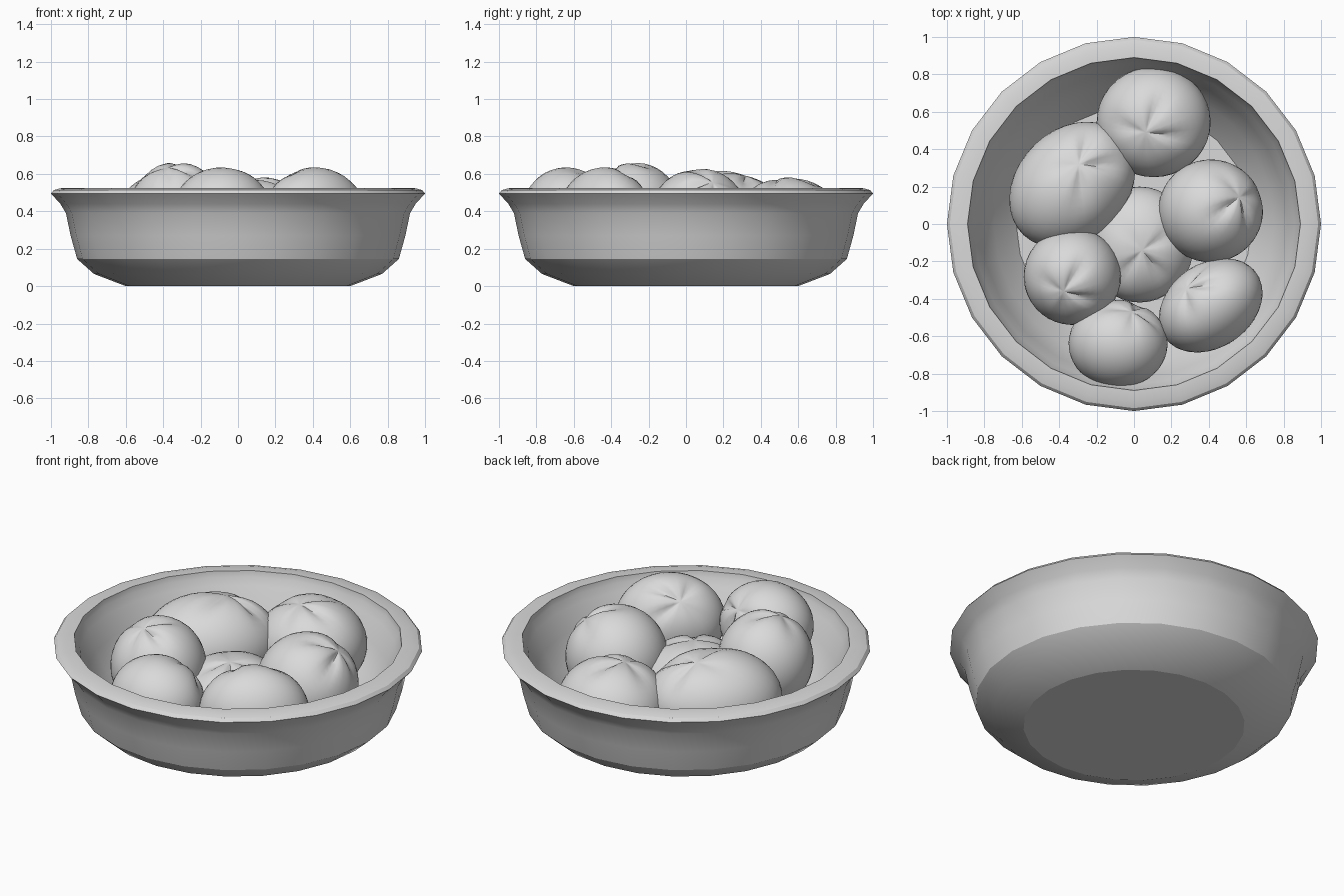
import bpy, bmesh, math
from mathutils import Vector, Matrix

cube = bpy.data.objects.get("Cube")
if cube:
    bpy.data.objects.remove(cube, do_unlink=True)

grey = bpy.data.materials.new("plain grey")
grey.use_nodes = True
colour = (0.7, 0.7, 0.7, 1)
grey.diffuse_color = colour
grey.node_tree.nodes["Principled BSDF"].inputs["Base Color"].default_value = colour


def finish(name, bm, angle):
    """Turn the bmesh into a smooth-shaded object."""
    bmesh.ops.recalc_face_normals(bm, faces=bm.faces)
    mesh = bpy.data.meshes.new(name)
    bm.to_mesh(mesh)
    bm.free()
    mesh.materials.append(grey)
    obj = bpy.data.objects.new(name, mesh)
    bpy.context.collection.objects.link(obj)
    bpy.ops.object.select_all(action="DESELECT")
    obj.select_set(True)
    bpy.context.view_layer.objects.active = obj
    bpy.ops.object.shade_smooth_by_angle(angle=math.radians(angle), keep_sharp_edges=True)


def lathe(name, profile, sides):
    """Revolve (radius, height) points and cap both ends with sharp-edged discs."""
    bm = bmesh.new()
    rings = []
    for r, z in profile:
        rings.append([bm.verts.new((r * math.sin(math.tau * i / sides),
                                    r * math.cos(math.tau * i / sides), z))
                      for i in range(sides)])
    for low, high in zip(rings, rings[1:]):
        for i in range(sides):
            j = (i + 1) % sides
            bm.faces.new((low[i], low[j], high[j], high[i]))
    for ring in (rings[0], rings[-1]):
        for edge in bm.faces.new(ring).edges:
            edge.smooth = False
    finish(name, bm, 27)


def fruit(name, centre, size, yaw, axis, phase):
    """Ellipsoid with uneven soft creases running out from its stem."""
    bm = bmesh.new()
    bmesh.ops.create_uvsphere(bm, u_segments=36, v_segments=22, radius=1)
    turn = Vector((0, 0, 1)).rotation_difference(Vector(axis).normalized()).to_matrix()
    spin = Matrix.Rotation(math.radians(yaw), 3, "Z")
    for v in bm.verts:
        t = math.acos(max(-1, min(1, v.co.z)))
        phi = math.atan2(v.co.y, v.co.x) + phase
        crease = (0.5 + 0.5 * math.cos(4 * phi + 0.8 * math.sin(phi))) ** 3
        depth = 0.07 + 0.04 * math.sin(phi + 2 * phase)
        dimple = 0.05 * math.exp(-(t / 0.3) ** 2)
        groove = depth * crease * math.exp(-((t - 0.4) / 0.4) ** 2) * min(1, t / 0.25)
        p = turn @ (v.co * (1 - dimple - groove))
        v.co = spin @ Vector([a * b for a, b in zip(p, size)]) + Vector(centre)
    finish(name, bm, 50)


# Bowl: foot, flared outer wall, rounded rim, inner lip, inner wall, floor
lathe("bowl", [(0.6, 0), (0.77, 0.065), (0.86, 0.145), (0.895, 0.27), (0.92, 0.39),
               (0.95, 0.44), (1.0, 0.495), (0.985, 0.513), (0.95, 0.523), (0.89, 0.525),
               (0.885, 0.49), (0.86, 0.45), (0.82, 0.33),
               (0.75, 0.2), (0.63, 0.06)], 24)

# Fruit: centre, half sizes, turn, stem direction, crease phase
fruit("back_fruit", (0.105, 0.545, 0.325), (0.305, 0.295, 0.262), 0, (-0.15, -0.2, 1), 0.2)
fruit("large_fruit", (-0.33, 0.21, 0.34), (0.375, 0.295, 0.28), 45, (0.3, 0.2, 1), 0.8)
fruit("left_fruit", (-0.33, -0.28, 0.39), (0.26, 0.26, 0.275), 0, (-0.2, -0.35, 1), 0.4)
fruit("right_fruit", (0.41, 0.07, 0.35), (0.28, 0.275, 0.28), 0, (0.6, 0.3, 0.8), 1.1)
fruit("front_right_fruit", (0.41, -0.435, 0.37), (0.30, 0.225, 0.265), 35, (-0.2, 0.7, 0.7), 0.6)
fruit("front_fruit", (-0.085, -0.64, 0.4), (0.265, 0.235, 0.235), 0, (0.3, 0.8, 0.6), 0.3)
fruit("middle_fruit", (0.03, -0.11, 0.25), (0.29, 0.31, 0.22), 0, (0.05, -0.1, 1), 0.9)
